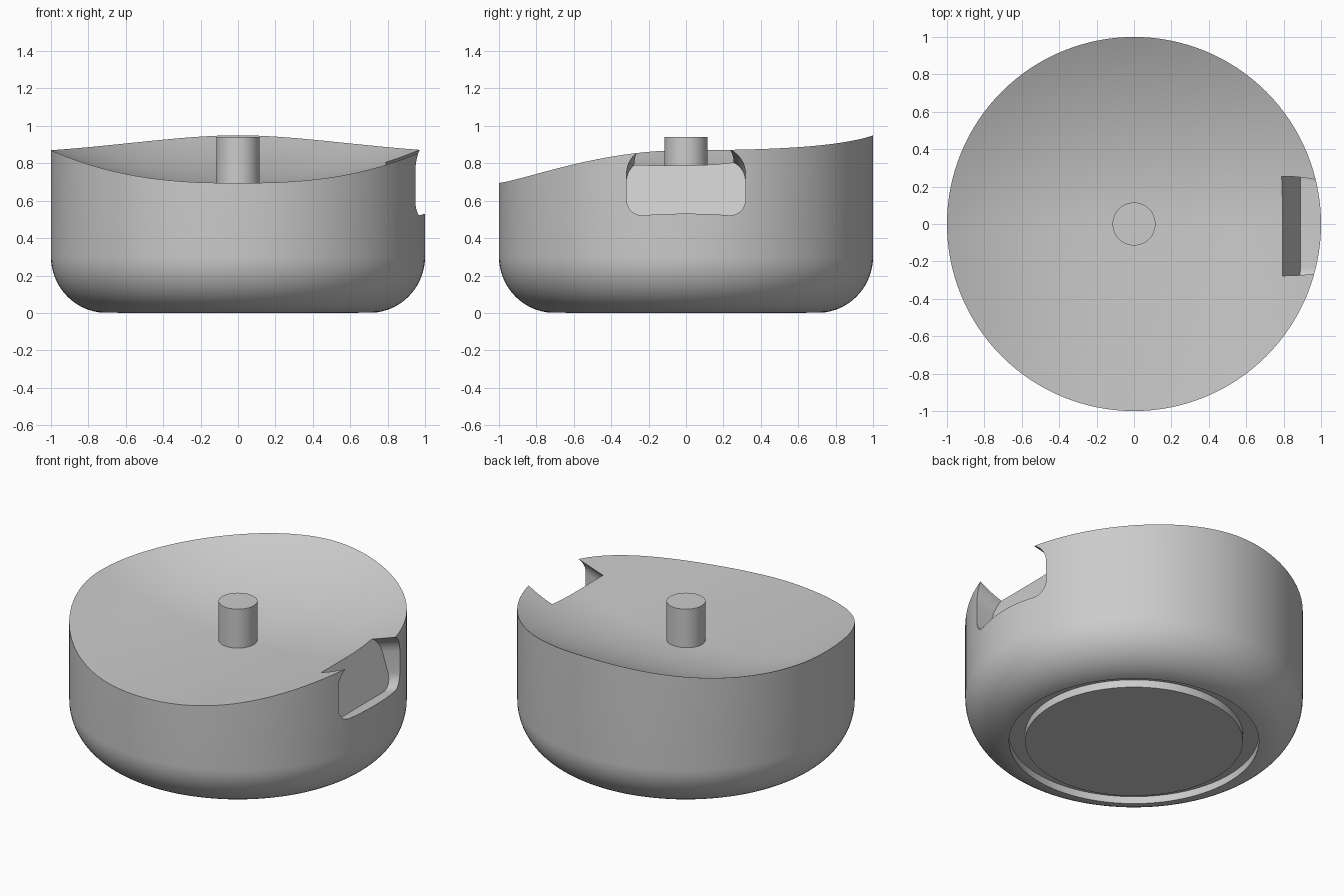
import bpy, bmesh, math
from mathutils import Matrix, Vector

if "Cube" in bpy.data.objects:
    bpy.data.objects.remove(bpy.data.objects["Cube"], do_unlink=True)

grey = bpy.data.materials.new("plain grey")
grey.use_nodes = True
grey.diffuse_color = (0.6, 0.6, 0.6, 1)
grey.node_tree.nodes["Principled BSDF"].inputs["Base Color"].default_value = (0.6, 0.6, 0.6, 1)


def make_object(name, bm):
    bmesh.ops.recalc_face_normals(bm, faces=bm.faces)
    mesh = bpy.data.meshes.new(name)
    bm.to_mesh(mesh)
    bm.free()
    mesh.materials.append(grey)
    obj = bpy.data.objects.new(name, mesh)
    bpy.context.collection.objects.link(obj)
    return obj


def activate(obj):
    bpy.ops.object.select_all(action="DESELECT")
    obj.select_set(True)
    bpy.context.view_layer.objects.active = obj


def smooth(obj):
    activate(obj)
    bpy.ops.object.shade_smooth_by_angle(angle=math.radians(30))


def dish_height(x, y):
    """Scooped top: dips along x and sweeps up to the back."""
    lift = 0.265 * y * y if y > 0 else 0.01 * y * y
    return 0.685 + 0.185 * abs(x) ** 2.5 + lift


# Body: rings from the base plate, round the foot groove and up to the dished top
SEGMENTS = 128
FILLET = 0.3
rings = [(0.645, 0), (0.645, 0.05), (0.74, 0.05)]
start = math.acos((0.74 - 0.7) / FILLET)
for i in range(17):
    a = start * (1 - i / 16)
    rings.append((0.7 + FILLET * math.cos(a), FILLET * (1 - math.sin(a))))
rings += [(1 - i / 20, None) for i in range(20)]

bm = bmesh.new()
loops = []
for radius, z in rings:
    loop = []
    for k in range(SEGMENTS):
        a = math.tau * k / SEGMENTS
        x, y = radius * math.cos(a), radius * math.sin(a)
        loop.append(bm.verts.new((x, y, dish_height(x, y) if z is None else z)))
    loops.append(loop)
for low, high in zip(loops, loops[1:]):
    for k in range(SEGMENTS):
        n = (k + 1) % SEGMENTS
        bm.faces.new((low[k], low[n], high[n], high[k]))
bm.faces.new(loops[0])
centre = bm.verts.new((0, 0, dish_height(0, 0)))
for k in range(SEGMENTS):
    bm.faces.new((loops[-1][k], loops[-1][(k + 1) % SEGMENTS], centre))
body = make_object("body", bm)

# Side notch: tilted prism with a rounded rectangular section
bm = bmesh.new()
HALF, TOP = 0.318, 0.34
outline = []
for sy, v, r, first in ((1, 0, 0.09, -90), (1, TOP, 0.12, 0), (-1, TOP, 0.12, 90), (-1, 0, 0.09, 180)):
    cv = v + r if v == 0 else v - r
    for i in range(11):
        a = math.radians(first + 9 * i)
        outline.append((sy * (HALF - r) + r * math.cos(a), cv + r * math.sin(a)))
face = bm.faces.new([bm.verts.new((0, y, v)) for y, v in outline])
extruded = bmesh.ops.extrude_face_region(bm, geom=[face])
moved = [e for e in extruded["geom"] if isinstance(e, bmesh.types.BMVert)]
bmesh.ops.translate(bm, verts=moved, vec=Vector((0.5, 0, 0)))
tilt = Matrix.Translation((0.89, 0, 0.495)) @ Matrix.Rotation(math.radians(-18), 4, "Y")
bmesh.ops.transform(bm, matrix=tilt, verts=bm.verts)
cutter = make_object("notch_cutter", bm)
cutter.hide_render = True

cut = body.modifiers.new("notch", "BOOLEAN")
cut.operation = "DIFFERENCE"
cut.solver = "EXACT"
cut.object = cutter
activate(body)
bpy.ops.object.modifier_apply(modifier=cut.name)
bpy.data.objects.remove(cutter, do_unlink=True)
smooth(body)

# Centre post, sunk slightly into the dish
bm = bmesh.new()
bmesh.ops.create_cone(bm, cap_ends=True, segments=48, radius1=0.115, radius2=0.115, depth=0.3,
                      matrix=Matrix.Translation((0, 0, 0.79)))
smooth(make_object("centre_post", bm))
